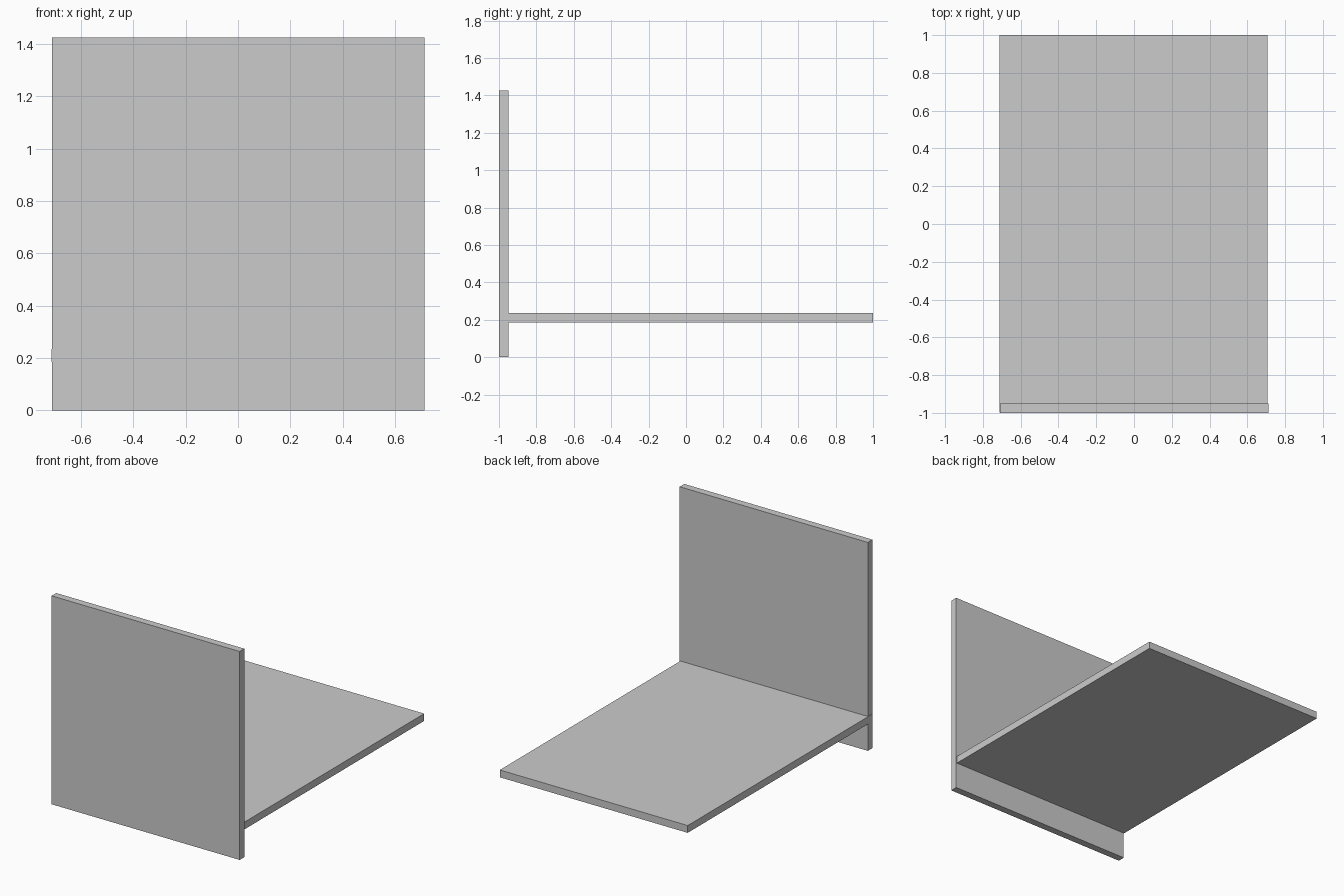
import bpy

if "Cube" in bpy.data.objects:
    bpy.data.objects.remove(bpy.data.objects["Cube"])


def box(name, lo, hi):
    """Axis-aligned box between two corners."""
    bpy.ops.mesh.primitive_cube_add(size=1)
    ob = bpy.context.object
    ob.name = name
    ob.location = [(a + b) / 2 for a, b in zip(lo, hi)]
    ob.scale = [b - a for a, b in zip(lo, hi)]
    bpy.ops.object.transform_apply(location=True, rotation=False, scale=True)
    return ob


# Upright panel at the front
box("upright_panel", (-0.710, -1.0, 0.0), (0.713, -0.95, 1.425))

# Horizontal platform, let into the upright and a hair offset to the left
box("platform", (-0.713, -0.998, 0.185), (0.708, 1.0, 0.235))
